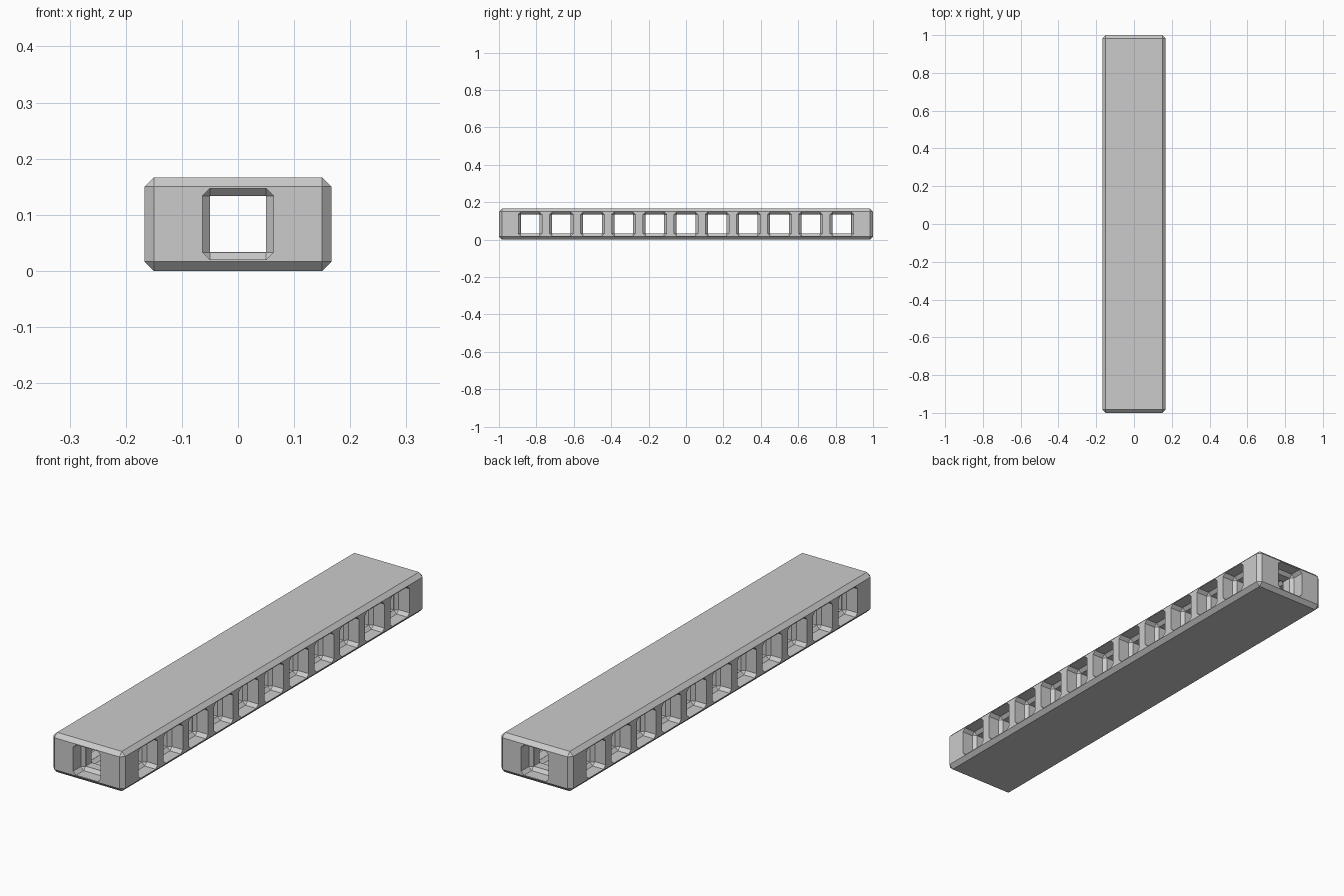
import bpy, bmesh
from mathutils import Matrix, Vector

cube = bpy.data.objects.get("Cube")
if cube:
    bpy.data.objects.remove(cube, do_unlink=True)

PITCH = 1 / 6           # spacing of the square module grid
MID = PITCH / 2         # height of the bore axis
BORE = 0.0995           # width of the through holes
POCKET = 0.127          # size of the chamfered pockets

gray = bpy.data.materials.new("light gray")
gray.use_nodes = True
color = (0.6, 0.6, 0.6, 1)
gray.diffuse_color = color
gray.node_tree.nodes["Principled BSDF"].inputs["Base Color"].default_value = color


def boxes(name, centers, size, chamfer=0):
    """One object holding equal boxes, each with chamfered edges."""
    bm = bmesh.new()
    for c in centers:
        bmesh.ops.create_cube(
            bm, size=1, matrix=Matrix.Translation(c) @ Matrix.Diagonal((*size, 1)))
    if chamfer:
        bmesh.ops.bevel(bm, geom=bm.edges[:], offset=chamfer, segments=1,
                        affect='EDGES', offset_type='OFFSET')
    mesh = bpy.data.meshes.new(name)
    bm.to_mesh(mesh)
    bm.free()
    mesh.materials.append(gray)
    obj = bpy.data.objects.new(name, mesh)
    bpy.context.collection.objects.link(obj)
    return obj


# Chamfered outer block
beam = boxes("beam", [Vector((0, 0, MID))], (2 * PITCH, 2, PITCH), PITCH / 10)

# Bores along and across, and pockets at every joint of the grid
rows = [i * PITCH for i in range(-5, 6)]
joints = [Vector((x * PITCH, y, MID)) for y in rows for x in (-1, 0, 1)]
joints += [Vector((0, end, MID)) for end in (-1, 1)]
cutters = [
    boxes("long_bore_cutter", [Vector((0, 0, MID))], (BORE, 2.2, BORE)),
    boxes("cross_bore_cutter", [Vector((0, y, MID)) for y in rows], (0.5, BORE, BORE)),
    boxes("pocket_cutter", joints, (POCKET,) * 3, 0.0133),
]
for cutter in cutters:
    mod = beam.modifiers.new(cutter.name, 'BOOLEAN')
    mod.operation = 'DIFFERENCE'
    mod.solver = 'EXACT'
    mod.object = cutter

# Bake the cuts, then drop the cutters
bpy.context.view_layer.update()
baked = bpy.data.meshes.new_from_object(
    beam.evaluated_get(bpy.context.evaluated_depsgraph_get()))
beam.modifiers.clear()
beam.data = baked
baked.name = "beam"
for cutter in cutters:
    bpy.data.objects.remove(cutter, do_unlink=True)
